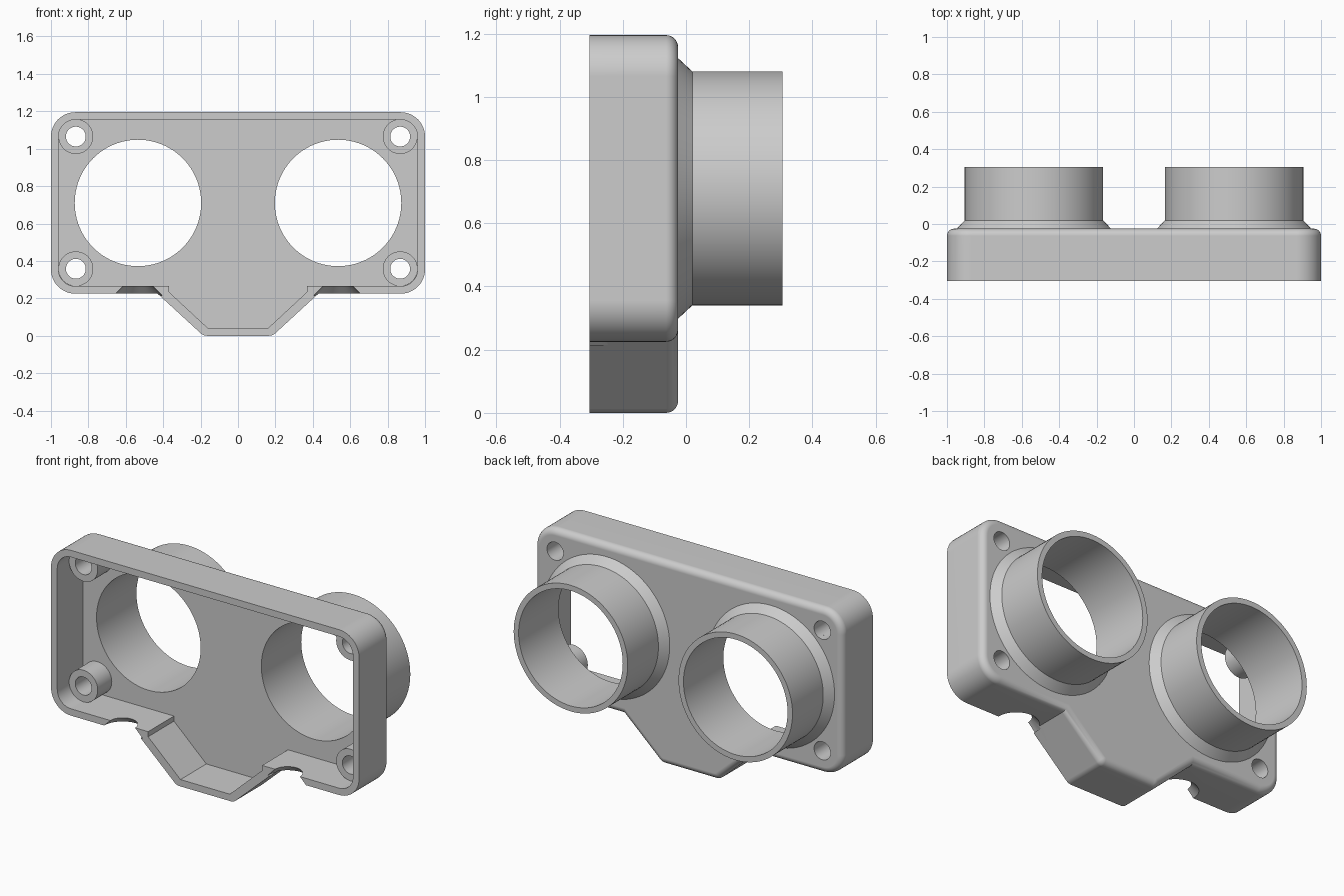
import bpy, bmesh, math
from mathutils import Vector

cube = bpy.data.objects.get("Cube")
if cube:
    bpy.data.objects.remove(cube, do_unlink=True)

FRONT, FLOOR, BACK, TUBE_END = -0.305, -0.065, -0.025, 0.305
TUBE_X, TUBE_Z, BORE = 0.535, 0.71, 0.338
SCREW_X, SCREW_Z, SCREW_R = 0.867, (0.358, 1.065), 0.053

grey = bpy.data.materials.new("grey plastic")
grey.use_nodes = True
COLOUR = (0.604, 0.604, 0.604, 1)
grey.diffuse_color = COLOUR
grey.node_tree.nodes["Principled BSDF"].inputs["Base Color"].default_value = COLOUR


def finish(name, bm):
    bmesh.ops.recalc_face_normals(bm, faces=bm.faces)
    mesh = bpy.data.meshes.new(name)
    bm.to_mesh(mesh)
    bm.free()
    mesh.materials.append(grey)
    obj = bpy.data.objects.new(name, mesh)
    bpy.context.collection.objects.link(obj)
    return obj


def outline(half):
    """Round the corners (x, z, radius) of a right half and mirror it."""
    corners = half + [(-x, z, r) for x, z, r in reversed(half)]
    pts = []
    for i, (x, z, r) in enumerate(corners):
        p = Vector((x, z))
        if not r:
            pts.append(p)
            continue
        a = (Vector(corners[i - 1][:2]) - p).normalized()
        b = (Vector(corners[(i + 1) % len(corners)][:2]) - p).normalized()
        bend = math.acos(a.dot(b)) / 2
        middle = (a + b).normalized()
        across = (b - a).normalized()
        centre = p + middle * (r / math.sin(bend))
        sweep = math.pi / 2 - bend
        for k in range(13):
            t = sweep * (k / 6 - 1)
            pts.append(centre + (across * math.sin(t) - middle * math.cos(t)) * r)
    return pts


def prism(name, pts, y0, y1, fillet=0):
    """Extrude an outline along y, optionally rounding the back rim."""
    bm = bmesh.new()
    front = [bm.verts.new((p.x, y0, p.y)) for p in pts]
    back = [bm.verts.new((p.x, y1, p.y)) for p in pts]
    bm.faces.new(front)
    rim = list(bm.faces.new(back[::-1]).edges)
    for i in range(len(pts)):
        bm.faces.new((front[i - 1], front[i], back[i], back[i - 1]))
    bmesh.ops.recalc_face_normals(bm, faces=bm.faces)
    if fillet:
        bmesh.ops.bevel(bm, geom=rim, offset=fillet, segments=6, profile=0.5,
                        affect="EDGES", clamp_overlap=False)
    return finish(name, bm)


def lathe(name, profile, x, z, steps=96):
    """Spin a closed (radius, y) profile about a y axis through x, z."""
    bm = bmesh.new()
    rings = []
    for i in range(steps):
        t = math.tau * i / steps
        rings.append([bm.verts.new((x + r * math.cos(t), y, z + r * math.sin(t))) for r, y in profile])
    n = len(profile)
    for i in range(steps):
        a, b = rings[i], rings[(i + 1) % steps]
        for j in range(n):
            k = (j + 1) % n
            bm.faces.new((a[j], a[k], b[k], b[j]))
    return finish(name, bm)


def cone(name, r1, r2, depth, place, along_y=False):
    bm = bmesh.new()
    bmesh.ops.create_cone(bm, cap_ends=True, segments=96, radius1=r1, radius2=r2, depth=depth)
    obj = finish(name, bm)
    if along_y:
        obj.rotation_euler.x = math.pi / 2
    obj.location = place
    return obj


# Housing block with a funnel-shaped lower lip
housing = prism("housing", outline([(1, 1.195, 0.13), (1, 0.225, 0.13),
                                    (0.43, 0.225, 0), (0.185, 0, 0.05)]), FRONT, BACK, 0.038)

# Cutters: open cavity, tube bores, screw holes and countersunk rim notches
cutters = [prism("cavity_cutter", outline([(0.96, 1.155, 0.09), (0.96, 0.265, 0.09),
                                           (0.37, 0.265, 0), (0.37, 0.235, 0), (0.16, 0.04, 0)]),
                 FRONT - 0.1, FLOOR)]
for s in (-1, 1):
    cutters.append(cone("bore_cutter", BORE, BORE, 0.3, (s * TUBE_X, BACK, TUBE_Z), True))
    cutters.append(cone("notch_cutter", 0.13, 0.07, 0.06, (s * TUBE_X, FRONT, 0.245)))
    for z in SCREW_Z:
        cutters.append(cone("screw_cutter", SCREW_R, SCREW_R, 0.3, (s * SCREW_X, BACK, z), True))

bpy.context.view_layer.objects.active = housing
for c in cutters:
    mod = housing.modifiers.new("cut", "BOOLEAN")
    mod.operation, mod.solver, mod.object = "DIFFERENCE", "EXACT", c
    bpy.ops.object.modifier_apply(modifier=mod.name)
    bpy.data.objects.remove(c, do_unlink=True)

parts = [housing]
for side, s in (("right", -1), ("left", 1)):
    # Round tube with a flared collar at its root
    parts.append(lathe(side + "_tube", [(BORE, BACK), (BORE, TUBE_END), (0.37, TUBE_END),
                                        (0.37, 0.02), (0.412, BACK)], s * TUBE_X, TUBE_Z))
    # Hollow screw posts inside the corners
    for level, z in zip(("lower", "upper"), SCREW_Z):
        parts.append(lathe(f"{side}_{level}_screw_post",
                           [(SCREW_R, FLOOR), (SCREW_R, -0.195), (0.093, -0.195), (0.093, FLOOR)],
                           s * SCREW_X, z, 48))

# Smooth shading with crisp edges
bpy.ops.object.select_all(action="DESELECT")
for p in parts:
    p.select_set(True)
bpy.ops.object.shade_smooth_by_angle(angle=math.radians(30))
for p in parts:
    p.modifiers.new("even_shading", "WEIGHTED_NORMAL").keep_sharp = True
